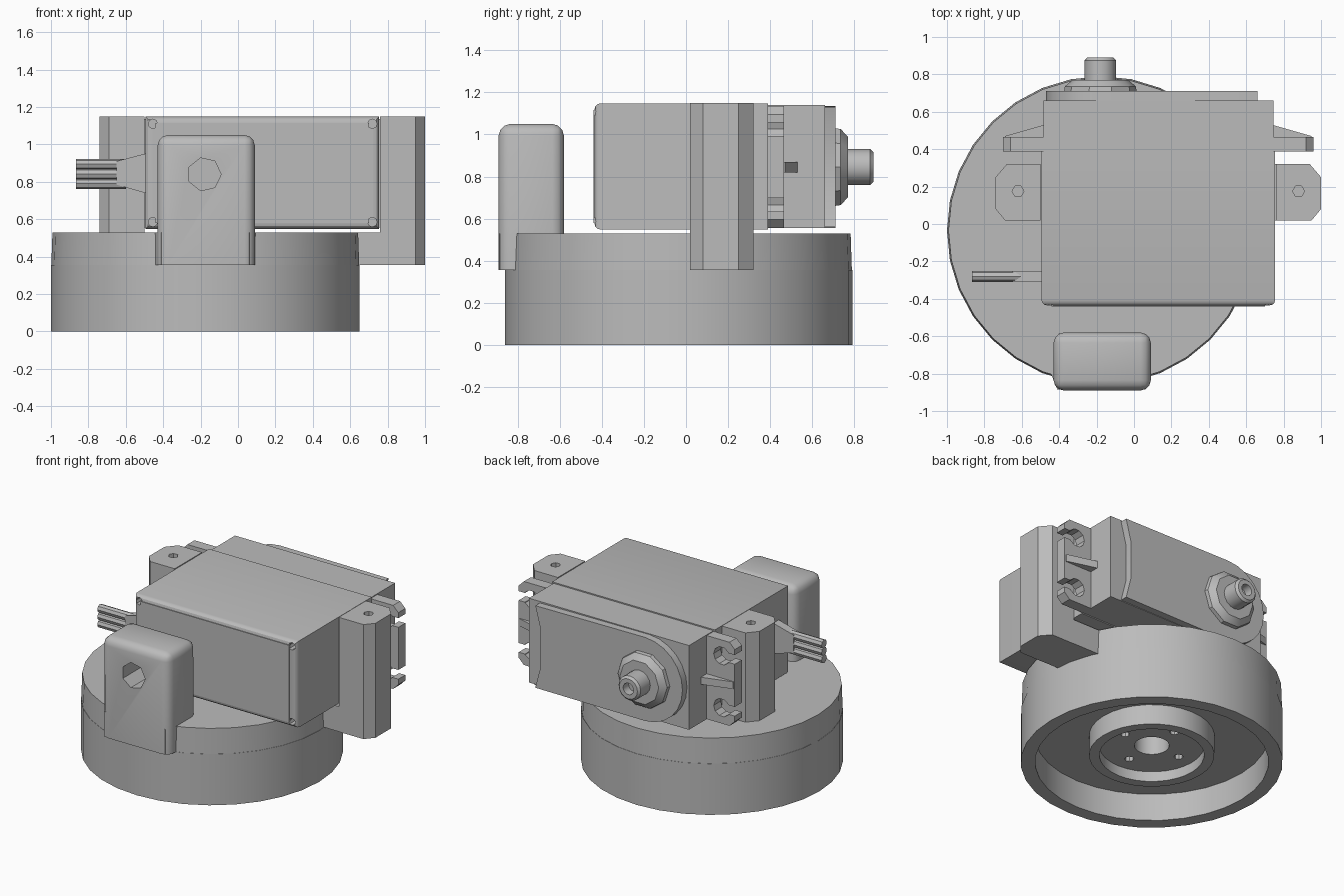
import bpy
import bmesh
from math import cos, sin, pi, radians
from mathutils import Vector

if "Cube" in bpy.data.objects:
    bpy.data.objects.remove(bpy.data.objects["Cube"])

grey = bpy.data.materials.new("plastic_grey")
grey.use_nodes = True
grey.diffuse_color = (0.5, 0.5, 0.5, 1)
grey.node_tree.nodes["Principled BSDF"].inputs["Base Color"].default_value = (0.5, 0.5, 0.5, 1)

# Maps profile coordinates (a, b) and a distance t along an axis to space
PLACE = {
    "x": lambda a, b, t: Vector((t, a, b)),
    "y": lambda a, b, t: Vector((a, t, b)),
    "z": lambda a, b, t: Vector((a, b, t)),
}


def finish(name, bm):
    bmesh.ops.recalc_face_normals(bm, faces=bm.faces)
    mesh = bpy.data.meshes.new(name)
    bm.to_mesh(mesh)
    bm.free()
    mesh.materials.append(grey)
    obj = bpy.data.objects.new(name, mesh)
    bpy.context.collection.objects.link(obj)
    return obj


def activate(obj):
    bpy.ops.object.select_all(action="DESELECT")
    obj.select_set(True)
    bpy.context.view_layer.objects.active = obj


def prism(name, points, axis, lo, hi, bevel=0, bevel_if=None):
    """Extrude a flat outline along an axis, rounding the chosen edges."""
    bm = bmesh.new()
    ends = [[bm.verts.new(PLACE[axis](a, b, t)) for a, b in points] for t in (lo, hi)]
    for ring in ends:
        bm.faces.new(ring)
    for i in range(len(points)):
        j = (i + 1) % len(points)
        bm.faces.new((ends[0][i], ends[0][j], ends[1][j], ends[1][i]))
    if bevel:
        edges = [e for e in bm.edges if bevel_if(e)]
        bmesh.ops.bevel(bm, geom=edges, offset=bevel, segments=3, profile=0.5, affect="EDGES")
    return finish(name, bm)


def box(name, x, y, z, bevel=0, bevel_if=None):
    outline = [(x[0], y[0]), (x[1], y[0]), (x[1], y[1]), (x[0], y[1])]
    return prism(name, outline, "z", z[0], z[1], bevel, bevel_if)


def circle(a, b, r, sides):
    return [(a + r * cos(2 * pi * i / sides), b + r * sin(2 * pi * i / sides)) for i in range(sides)]


def rod(name, a, b, r, axis, lo, hi, sides=8):
    return prism(name, circle(a, b, r, sides), axis, lo, hi)


def lathe(name, profile, a, b, axis, sides):
    """Turn (radius, height) points, starting and ending on the axis."""
    bm = bmesh.new()
    rings = []
    for r, h in profile:
        if r == 0:
            rings.append([bm.verts.new(PLACE[axis](a, b, h))] * sides)
        else:
            rings.append([bm.verts.new(PLACE[axis](u, v, h)) for u, v in circle(a, b, r, sides)])
    for low, high in zip(rings, rings[1:]):
        for i in range(sides):
            j = (i + 1) % sides
            bm.faces.new(dict.fromkeys((low[i], low[j], high[j], high[i])))
    return finish(name, bm)


def cut(obj, cutters):
    """Subtract each cutter from the part and discard it."""
    activate(obj)
    for cutter in cutters:
        mod = obj.modifiers.new("cut", "BOOLEAN")
        mod.operation = "DIFFERENCE"
        mod.object = cutter
        bpy.ops.object.modifier_apply(modifier=mod.name)
        bpy.data.objects.remove(cutter)


# Wheel-like base: hollow below, with a recessed hub
CX, CY = -0.175, -0.035
base = lathe("base_cup", [
    (0, 0.26), (0.11, 0.26), (0.11, 0.12), (0.33, 0.12), (0.33, 0.05), (0.395, 0.05),
    (0.395, 0.19), (0.735, 0.19), (0.735, 0), (0.825, 0), (0.825, 0.355), (0, 0.355),
], CX, CY, "z", 32)
cut(base, [rod("cutter", x, y, 0.03, "z", 0.05, 0.24) for x, y in circle(CX, CY, 0.22, 4)])

# Upper mount disc
lathe("mount_disc", [(0, 0.355), (0.823, 0.355), (0.817, 0.53), (0, 0.53)], CX, CY, "z", 32)

# Front tab with a flared foot and a round hole
tab = box("front_tab", (-0.43, 0.09), (-0.89, -0.58), (0.355, 1.05), 0.055,
          lambda e: max(v.co.z for v in e.verts) > 1)
cut(tab, [rod("cutter", -0.18, 0.84, 0.09, "y", -1, -0.5, 7)])
prism("front_tab_foot", [(-0.46, -0.76), (-0.41, -0.885), (0.06, -0.885),
                         (0.11, -0.76), (0.11, -0.6), (-0.46, -0.6)], "z", 0.356, 0.53)

# Side posts, chamfered on the outside, with screw holes on top
for name, inner, outer in (("left_post", 0.76, 1.0), ("right_post", -0.5, -0.74)):
    s = 1 if outer > 0 else -1
    post = prism(name, [(inner, 0.02), (outer - 0.05 * s, 0.02), (outer, 0.08),
                        (outer, 0.25), (outer - 0.06 * s, 0.32), (inner, 0.32)], "z", 0.355, 1.15)
    cut(post, [rod("cutter", outer - 0.12 * s, 0.175, 0.032, "z", 0.95, 1.3, 6)])
box("left_post_arm", (0.45, 0.78), (0.02, 0.32), (0.356, 0.53))

# Servo case: front half with rounded front edges and corner screw holes
MID = 0.845
case = box("servo_front_case", (-0.495, 0.755), (-0.435, 0.39), (0.548, 1.148), 0.03,
           lambda e: all(v.co.y < 0 for v in e.verts))
cut(case, [rod("cutter", x, z, 0.025, "y", -0.5, -0.38, 8)
           for x in (-0.455, 0.718) for z in (0.585, 1.11)])
box("servo_front_panel", (-0.44, 0.7), (-0.44, -0.42), (0.58, 1.115))
box("servo_rear_case", (-0.485, 0.745), (0.38, 0.66), (0.555, 1.14))

# Gearbox cover, round around the output shaft
SX = -0.18
arc = [(SX + 0.29 * cos(radians(d)), MID + 0.29 * sin(radians(d))) for d in range(90, 271, 15)]
prism("gear_cover", arc + [(0.66, MID - 0.285), (0.62, MID - 0.13), (0.62, MID + 0.13),
                           (0.66, MID + 0.285)], "y", 0.65, 0.71)

# Output boss and hollow shaft
lathe("output_boss", [(0, 0.7), (0.195, 0.7), (0.19, 0.735), (0.15, 0.77), (0, 0.77)],
      SX, MID, "y", 10)
lathe("output_shaft", [(0, 0.76), (0.085, 0.76), (0.085, 0.875), (0.07, 0.89),
                       (0.04, 0.89), (0.04, 0.83), (0, 0.83)], SX, MID, "y", 16)

# Mounting ears with open screw slots and a middle gusset
for name, inner, s in (("left", 0.74, 1), ("right", -0.48, -1)):
    tip = inner + 0.22 * s
    ear = prism(name + "_ear", [(inner, 0.555), (tip - 0.04 * s, 0.555), (tip, 0.595),
                                (tip, 1.095), (tip - 0.04 * s, 1.135), (inner, 1.135)],
                "y", 0.388, 0.465)
    cutters = []
    for z in (MID - 0.18, MID + 0.18):
        hole = inner + 0.12 * s
        cutters.append(rod("cutter", hole, z, 0.062, "y", 0.3, 0.6, 10))
        cutters.append(box("cutter", sorted((hole, tip + 0.1 * s)), (0.3, 0.6), (z - 0.032, z + 0.032)))
    cut(ear, cutters)
    prism(name + "_ear_gusset", [(inner, 0.46), (tip - 0.01 * s, 0.46), (tip - 0.01 * s, 0.47),
                                 (inner, 0.53)], "z", MID - 0.025, MID + 0.025)

# Cable: strain relief and three wires
prism("cable_strain_relief", [(-0.48, 0.735), (-0.65, 0.785), (-0.65, 0.91), (-0.48, 0.955)],
      "y", -0.31, -0.25)
for i in range(3):
    rod("wire_%d" % (i + 1), -0.28, 0.79 + 0.052 * i, 0.029, "x", -0.865, -0.6)

# Smooth the round surfaces and keep the corners crisp
for obj in list(bpy.context.collection.objects):
    if obj.type == "MESH":
        activate(obj)
        bpy.ops.object.shade_smooth_by_angle(angle=radians(30))
